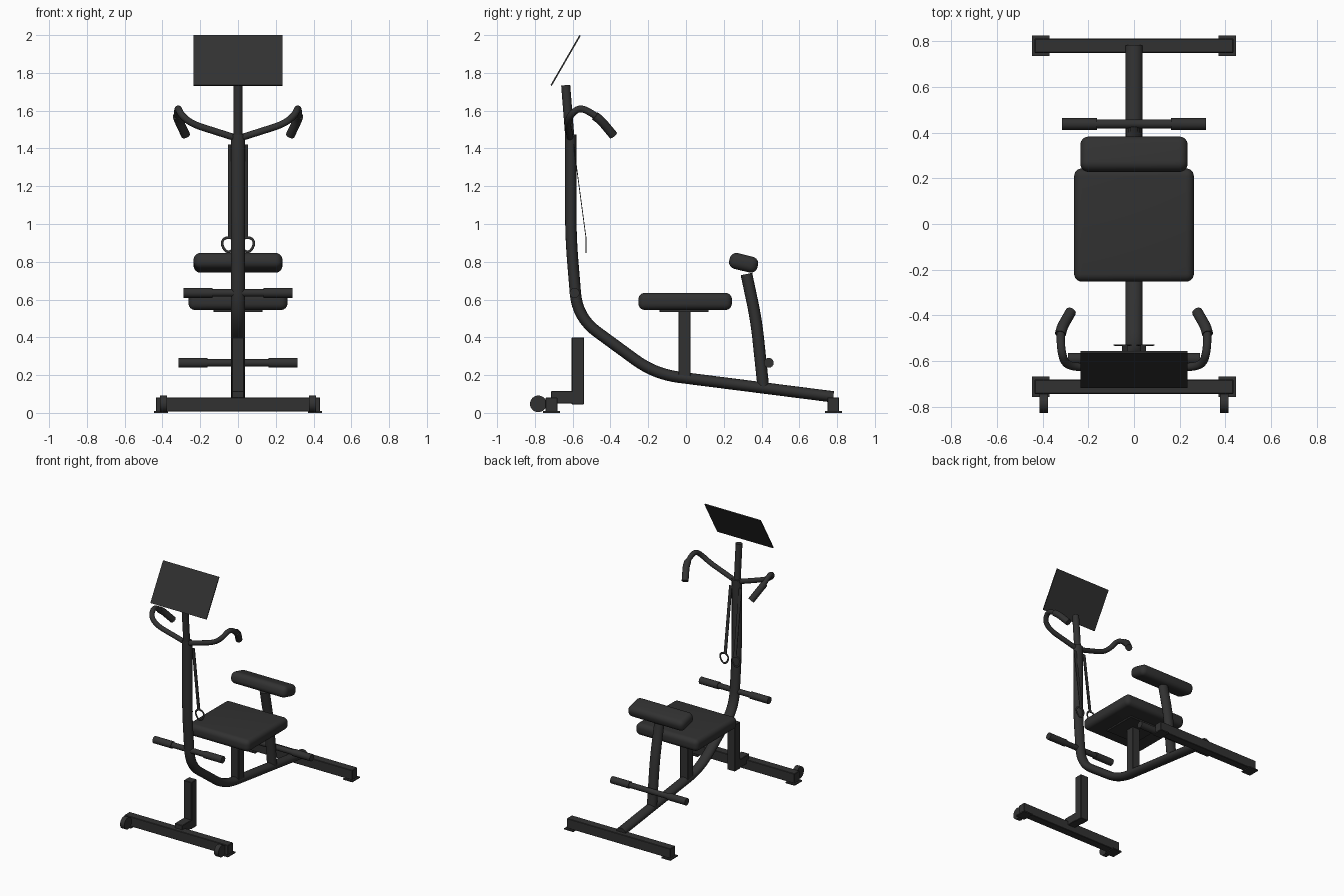
import bpy, bmesh, math
from mathutils import Vector, Matrix

if "Cube" in bpy.data.objects:
    bpy.data.objects.remove(bpy.data.objects["Cube"])

black = bpy.data.materials.new("charcoal black")
black.diffuse_color = (0.031, 0.031, 0.031, 1)
black.use_nodes = True
black.node_tree.nodes["Principled BSDF"].inputs["Base Color"].default_value = black.diffuse_color


def finish(ob, angle=35):
    """Assign the colour and smooth all but the sharp edges."""
    bpy.ops.object.select_all(action='DESELECT')
    ob.select_set(True)
    bpy.context.view_layer.objects.active = ob
    if ob.type == 'CURVE':
        bpy.ops.object.convert(target='MESH')
        ob = bpy.context.view_layer.objects.active
    ob.data.materials.clear()
    ob.data.materials.append(black)
    bpy.ops.object.shade_smooth_by_angle(angle=math.radians(angle))
    return ob


def box(name, lo, hi, bevel=0.003, segments=1, tilt=0.0):
    """Box between two corners, optionally rounded and tilted about x."""
    lo, hi = Vector(lo), Vector(hi)
    bm = bmesh.new()
    bmesh.ops.create_cube(bm, size=1, matrix=Matrix.Diagonal((*(hi - lo), 1)))
    if bevel:
        bmesh.ops.bevel(bm, geom=bm.edges[:], offset=bevel, segments=segments,
                        profile=0.5, affect='EDGES')
    me = bpy.data.meshes.new(name)
    bm.to_mesh(me)
    bm.free()
    ob = bpy.data.objects.new(name, me)
    bpy.context.collection.objects.link(ob)
    ob.location = (lo + hi) / 2
    ob.rotation_euler.x = math.radians(tilt)
    return finish(ob)


def rod(name, x0, x1, y, z, r, sides=32):
    """Cylinder lying along x."""
    bpy.ops.mesh.primitive_cylinder_add(
        vertices=sides, radius=r, depth=abs(x1 - x0),
        location=((x0 + x1) / 2, y, z), rotation=(0, math.pi / 2, 0))
    ob = bpy.context.object
    ob.name = name
    return finish(ob)


def rounded(points, r, steps=8):
    """Polyline with each inner corner replaced by a smooth bend."""
    pts = [Vector(p) for p in points]
    out = [pts[0]]
    for a, b, c in zip(pts, pts[1:], pts[2:]):
        p = b + (a - b).normalized() * min(r, (a - b).length * 0.48)
        q = b + (c - b).normalized() * min(r, (c - b).length * 0.48)
        for i in range(steps + 1):
            t = i / steps
            out.append(p * (1 - t) ** 2 + b * 2 * t * (1 - t) + q * t * t)
    return out + [pts[-1]]


def tube(name, points, r, bend=0.1, scale=(1, 1, 1), cyclic=False, loc=(0, 0, 0)):
    """Round pipe along a bent path; scale flattens or widens it."""
    path = points if cyclic else rounded(points, bend)
    cu = bpy.data.curves.new(name, 'CURVE')
    cu.dimensions = '3D'
    cu.bevel_depth, cu.bevel_resolution, cu.use_fill_caps = r, 6, True
    sp = cu.splines.new('POLY')
    sp.points.add(len(path) - 1)
    for p, v in zip(sp.points, path):
        p.co = (*v, 1)
    sp.use_cyclic_u = cyclic
    ob = bpy.data.objects.new(name, cu)
    bpy.context.collection.objects.link(ob)
    ob.scale, ob.location = scale, loc
    return finish(ob)


# main frame: one bent oval tube from rear foot to mast top
WIDE = (1.25, 1, 1)
tube("main_frame", [(0, 0.78, 0.085), (0, -0.165, 0.205), (0, -0.575, 0.505),
                    (0, -0.61, 0.93), (0, -0.61, 1.475)], 0.03, 0.13, WIDE)
tube("screen_mast", [(0, -0.612, 1.42), (0, -0.637, 1.735)], 0.024)
tube("back_pad_post", [(0, 0.41, 0.13), (0, 0.372, 0.49), (0, 0.32, 0.735)],
     0.031, 0.1, (1.2, 1, 1))

# tilted display panel
box("display_panel", (-0.235, -0.641, 1.713), (0.235, -0.633, 2.02), 0, 1, -30)

# seat and back pad
box("seat", (-0.262, -0.252, 0.545), (0.262, 0.243, 0.635), 0.034, 6)
box("seat_plate", (-0.13, -0.14, 0.533), (0.13, 0.12, 0.55), 0.002)
box("seat_post", (-0.033, -0.04, 0.18), (0.033, 0.025, 0.54))
box("back_pad", (-0.235, 0.228, 0.752), (0.235, 0.382, 0.837), 0.036, 6, -14)

# front support post and its link to the front foot
box("support_post", (-0.033, -0.605, 0.045), (0.033, -0.54, 0.4))
box("support_link", (-0.033, -0.715, 0.05), (0.033, -0.56, 0.115))

# floor bars with end plates
for name, y in (("front", -0.712), ("rear", 0.78)):
    box(name + "_foot", (-0.435, y - 0.031, 0.008), (0.435, y + 0.031, 0.082))
    for side, s in (("left", -1), ("right", 1)):
        box(f"{name}_{side}_foot_plate", (s * 0.408 - 0.038, y - 0.045, 0),
            (s * 0.408 + 0.038, y + 0.045, 0.009), 0)

# foot rests: thin rod with thicker grips
for name, y, z, w in (("front", -0.59, 0.635, 0.288), ("rear", 0.438, 0.265, 0.314)):
    rod(name + "_foot_rest_rod", -w, w, y, z, 0.02)
    for side, s in (("left", -1), ("right", 1)):
        rod(f"{name}_foot_rest_{side}_grip", s * (w - 0.153), s * w, y, z, 0.026)

for side, s in (("left", -1), ("right", 1)):
    # transport wheels
    rod(side + "_wheel", s * 0.377, s * 0.413, -0.782, 0.048, 0.044)
    box(side + "_wheel_bracket", (s * 0.395 - 0.016, -0.78, 0.03),
        (s * 0.395 + 0.016, -0.72, 0.068))
    # handlebar arm and grip
    arm = [(0, -0.612, 1.452), (-0.24, -0.628, 1.528), (-0.3, -0.615, 1.575),
           (-0.318, -0.56, 1.62), (-0.322, -0.48, 1.575), (-0.31, -0.44, 1.535),
           (-0.28, -0.39, 1.475)]
    arm = [(-s * x, y, z) for x, y, z in arm]
    tube(side + "_handlebar", arm, 0.018, 0.06)
    tube(side + "_hand_grip", [(s * 0.322, -0.482, 1.572), (s * 0.314, -0.45, 1.548),
                               (s * 0.277, -0.385, 1.47)], 0.024, 0.03)
    # pull strap hanging from the mast, with a loop handle
    box(side + "_pull_strap", (s * 0.041 - 0.012, -0.5645, 0.928),
        (s * 0.041 + 0.012, -0.5605, 1.422), 0, 1, 7.6)
    loop = []
    for i in range(32):
        a = 2 * math.pi * i / 32
        w = 0.033 * (1 + 0.25 * math.sin(a))
        loop.append((w * math.cos(a), 0, 0.038 * math.sin(a)))
    tube(side + "_pull_loop", loop, 0.007, 0, (1, 0.4, 1), True, (s * 0.05, -0.53, 0.89))
